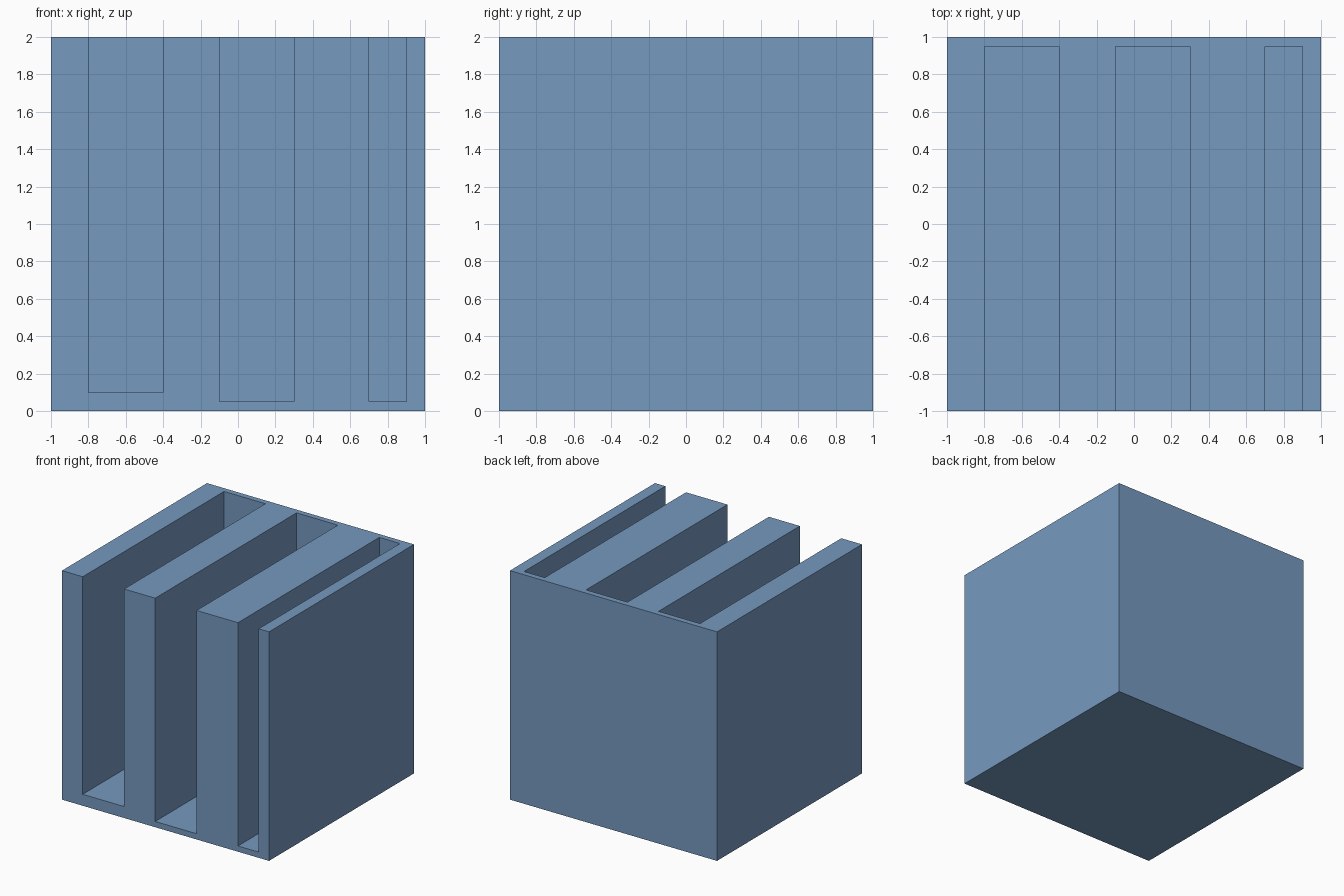
import bpy
import bmesh
from mathutils import Matrix

default_cube = bpy.data.objects.get("Cube")
if default_cube:
    bpy.data.objects.remove(default_cube, do_unlink=True)

# Single blue material
blue = bpy.data.materials.new("steel_blue")
blue.use_nodes = True
colour = (0.18, 0.32, 0.52, 1.0)
blue.diffuse_color = colour
blue.node_tree.nodes["Principled BSDF"].inputs["Base Color"].default_value = colour


def box(name, low, high):
    """Add a box spanning two opposite corners."""
    size = [b - a for a, b in zip(low, high)]
    centre = [(a + b) / 2 for a, b in zip(low, high)]
    bm = bmesh.new()
    bmesh.ops.create_cube(
        bm, size=1, matrix=Matrix.Translation(centre) @ Matrix.Diagonal((*size, 1)))
    mesh = bpy.data.meshes.new(name)
    bm.to_mesh(mesh)
    bm.free()
    mesh.materials.append(blue)
    obj = bpy.data.objects.new(name, mesh)
    bpy.context.collection.objects.link(obj)
    return obj


# Solid block, closed at the back and bottom
block = box("slotted_block", (-1, -1, 0), (1, 1, 2))

# Slots open to the front and top: left edge, right edge, floor height
BACK = 0.95
slots = [(-0.8, -0.4, 0.10), (-0.1, 0.3, 0.05), (0.7, 0.9, 0.05)]
bpy.context.view_layer.objects.active = block
for x0, x1, floor in slots:
    cutter = box("slot_cutter", (x0, -1.2, floor), (x1, BACK, 2.2))
    cutter.hide_render = True
    cut = block.modifiers.new("slot", "BOOLEAN")
    cut.operation = "DIFFERENCE"
    cut.solver = "EXACT"
    cut.object = cutter
    bpy.ops.object.modifier_apply(modifier=cut.name)
    bpy.data.objects.remove(cutter, do_unlink=True)
